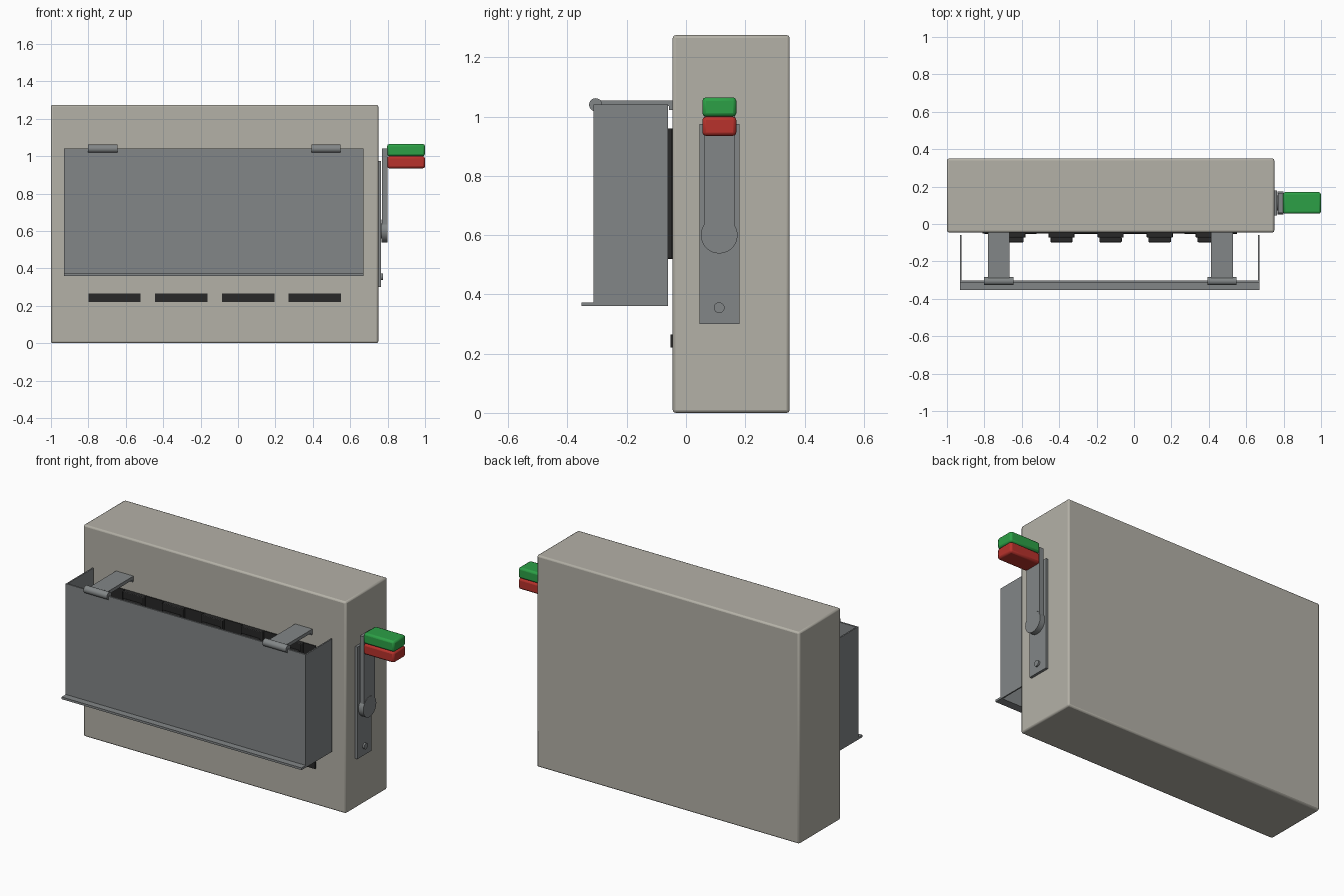
import bpy
import bmesh
import math
from mathutils import Matrix, Vector

if "Cube" in bpy.data.objects:
    bpy.data.objects.remove(bpy.data.objects["Cube"])


def material(name, rgb):
    m = bpy.data.materials.new(name)
    m.use_nodes = True
    m.diffuse_color = (*rgb, 1)
    m.node_tree.nodes["Principled BSDF"].inputs["Base Color"].default_value = (*rgb, 1)
    return m


BEIGE = material("beige paint", (0.456, 0.440, 0.386))
GREY = material("grey metal", (0.223, 0.238, 0.242))
BLACK = material("black plastic", (0.021, 0.021, 0.021))
GREEN = material("green grip", (0.025, 0.352, 0.061))
RED = material("red grip", (0.479, 0.032, 0.025))


def finish(name, bm, mat, bevel=0, segments=2):
    bmesh.ops.recalc_face_normals(bm, faces=bm.faces)
    mesh = bpy.data.meshes.new(name)
    bm.to_mesh(mesh)
    bm.free()
    mesh.materials.append(mat)
    ob = bpy.data.objects.new(name, mesh)
    bpy.context.collection.objects.link(ob)
    if bevel:
        mod = ob.modifiers.new("bevel", "BEVEL")
        mod.width, mod.segments = bevel, segments
    bpy.context.view_layer.objects.active = ob
    bpy.ops.object.select_all(action="DESELECT")
    ob.select_set(True)
    bpy.ops.object.shade_smooth_by_angle(angle=math.radians(35))
    return ob


def box(name, x, y, z, mat, bevel=0):
    """Box from its (low, high) range on each axis."""
    lo, hi = Vector((x[0], y[0], z[0])), Vector((x[1], y[1], z[1]))
    bm = bmesh.new()
    bmesh.ops.create_cube(bm, size=1)
    for v in bm.verts:
        v.co = (lo + hi) / 2 + v.co * (hi - lo)
    return finish(name, bm, mat, bevel)


def rod_x(name, x, y, z, radius, mat):
    """Cylinder lying along x."""
    bm = bmesh.new()
    place = Matrix.Translation(((x[0] + x[1]) / 2, y, z)) @ Matrix.Rotation(math.pi / 2, 4, "Y")
    bmesh.ops.create_cone(bm, cap_ends=True, segments=32, radius1=radius, radius2=radius,
                          depth=x[1] - x[0], matrix=place)
    return finish(name, bm, mat)


# Cabinet
FRONT, SIDE = -0.045, 0.75
box("cabinet", (-1, SIDE), (FRONT, 0.35), (0, 1.275), BEIGE, 0.01)

# Ventilation slots below the cover
for i in range(4):
    left = -0.8 + i * 0.357
    box(f"vent_{i + 1}", (left, left + 0.28), (-0.053, FRONT), (0.22, 0.265), BLACK)

# Row of fuse blocks behind the cover
box("fuse_backplate", (-0.81, 0.55), (-0.05, FRONT), (0.52, 0.96), BLACK)
for i in range(5):
    mid = -0.65 + i * 0.2625
    box(f"fuse_base_{i + 1}", (mid - 0.07, mid + 0.07), (-0.072, FRONT), (0.52, 0.96), BLACK, 0.004)
    box(f"fuse_face_{i + 1}", (mid - 0.06, mid + 0.06), (-0.098, -0.07), (0.56, 0.92), BLACK, 0.005)

# Open-topped cover: front, two sides and the bottom lip
COVER, HEIGHT = (-0.93, 0.67), (0.36, 1.04)
box("cover_front", COVER, (-0.312, -0.302), HEIGHT, GREY)
box("cover_side_right", (COVER[0], COVER[0] + 0.008), (-0.304, -0.06), HEIGHT, GREY)
box("cover_side_left", (COVER[1] - 0.008, COVER[1]), (-0.304, -0.06), HEIGHT, GREY)
box("cover_lip", COVER, (-0.352, -0.302), (0.36, 0.373), GREY)

# Hinge arms with their knuckles
for side, mid in (("right", -0.723), ("left", 0.47)):
    box(f"hinge_arm_{side}", (mid - 0.058, mid + 0.058), (-0.305, FRONT), (1.035, 1.055), GREY)
    box(f"hinge_foot_{side}", (mid - 0.058, mid + 0.058), (-0.057, FRONT), (1.022, 1.055), GREY)
    rod_x(f"hinge_knuckle_{side}", (mid - 0.078, mid + 0.078), -0.305, 1.04, 0.022, GREY)

# Switch mounting plate and its bolt
MID = 0.112
box("switch_plate", (SIDE, 0.765), (0.045, 0.18), (0.3, 0.975), GREY)
rod_x("switch_bolt", (0.76, 0.775), MID, 0.355, 0.018, GREY)

# Lever: straight arm with a round pivot end
box("lever_arm", (0.77, 0.798), (0.06, 0.165), (0.6, 1.04), GREY)
rod_x("lever_pivot", (0.768, 0.8), MID, 0.6, 0.062, GREY)
rod_x("lever_axle", (0.76, 0.775), MID, 0.6, 0.04, GREY)

# Two-colour grip
box("grip_lower", (0.797, 1), (0.055, 0.17), (0.935, 1.0), RED, 0.012)
box("grip_upper", (0.797, 1), (0.055, 0.17), (1.0, 1.065), GREEN, 0.012)
